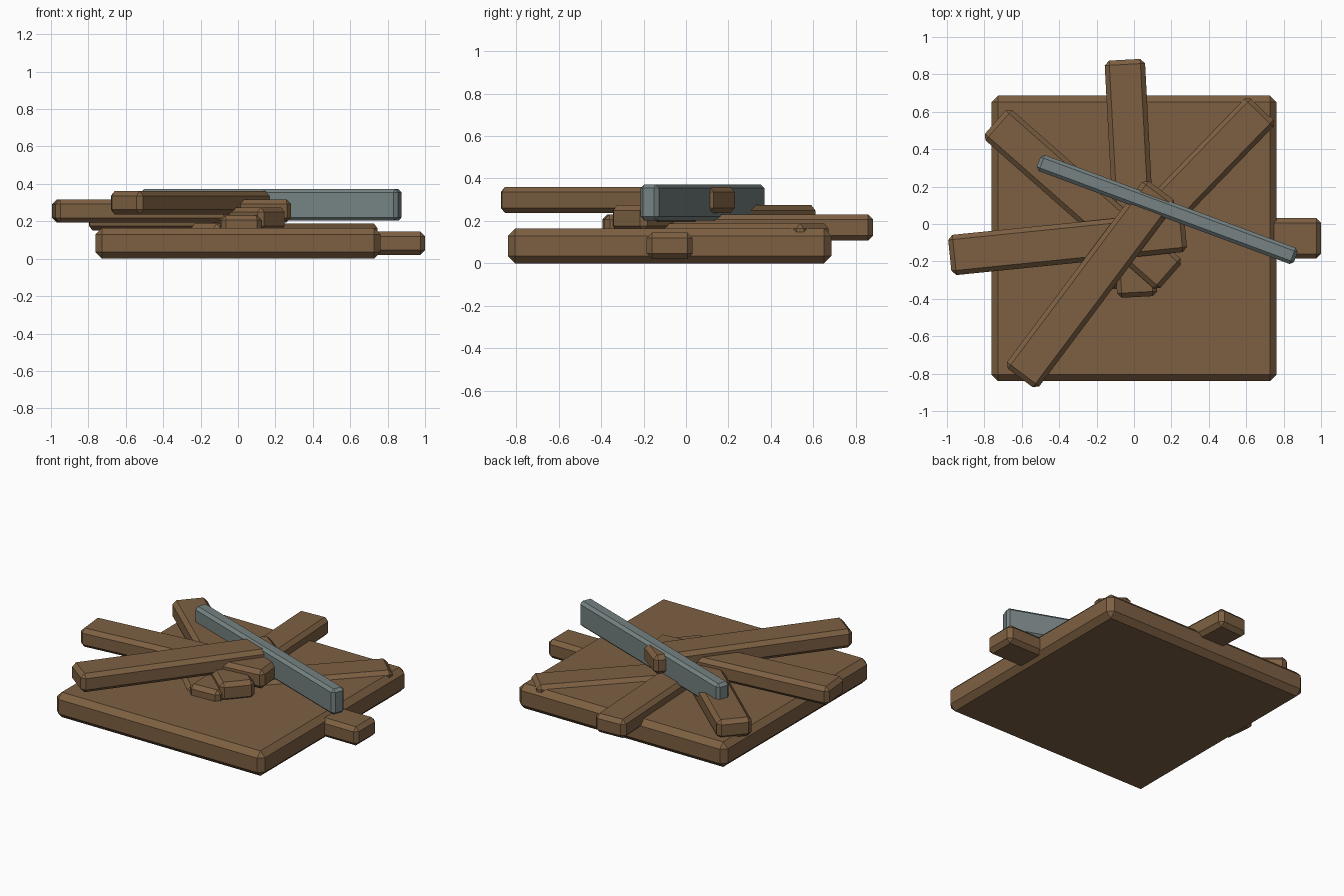
import bpy, bmesh, math

if "Cube" in bpy.data.objects:
    bpy.data.objects.remove(bpy.data.objects["Cube"])


def material(name, rgb):
    m = bpy.data.materials.new(name)
    m.diffuse_color = (*rgb, 1)
    m.use_nodes = True
    m.node_tree.nodes["Principled BSDF"].inputs["Base Color"].default_value = m.diffuse_color
    return m


WOOD = material("brown wood", (0.205, 0.117, 0.055))
STEEL = material("grey steel", (0.18, 0.225, 0.225))


def bar(name, start, end, width, z0, z1, bevel, mat):
    """Chamfered box lying flat between two end points in plan."""
    dx, dy = end[0] - start[0], end[1] - start[1]
    size = (math.hypot(dx, dy), width, z1 - z0)
    bm = bmesh.new()
    bmesh.ops.create_cube(bm, size=1)
    bmesh.ops.scale(bm, vec=size, verts=bm.verts)
    bmesh.ops.bevel(bm, geom=list(bm.edges), offset=bevel, segments=1,
                    affect='EDGES', profile=0.5)
    me = bpy.data.meshes.new(name)
    bm.to_mesh(me)
    bm.free()
    me.materials.append(mat)
    ob = bpy.data.objects.new(name, me)
    ob.location = ((start[0] + end[0]) / 2, (start[1] + end[1]) / 2, (z0 + z1) / 2)
    ob.rotation_euler.z = math.atan2(dy, dx)
    bpy.context.collection.objects.link(ob)
    return ob


# Square base slab
bar("base_slab", (-0.763, -0.077), (0.763, -0.077), 1.526, 0.0, 0.165, 0.035, WOOD)

# Six planks fanned around the middle, each a step higher than the last
planks = [
    ((-0.25, -0.077), (1.0, -0.077)),
    ((-0.19, -0.29), (0.685, 0.613)),
    ((0.018, -0.39), (-0.05, 0.878)),
    ((0.195, -0.28), (-0.742, 0.545)),
    ((0.275, -0.04), (-0.985, -0.168)),
    ((0.145, 0.18), (-0.608, -0.823)),
]
for i, (inner, outer) in enumerate(planks):
    z = 0.021 + i * 0.0432
    bar(f"plank_{i + 1}", inner, outer, 0.216, z, z + 0.124, 0.025, WOOD)

# Steel bar laid on edge across the pile
bar("steel_bar", (-0.51, 0.332), (0.865, -0.177), 0.092, 0.203, 0.372, 0.018, STEEL)
